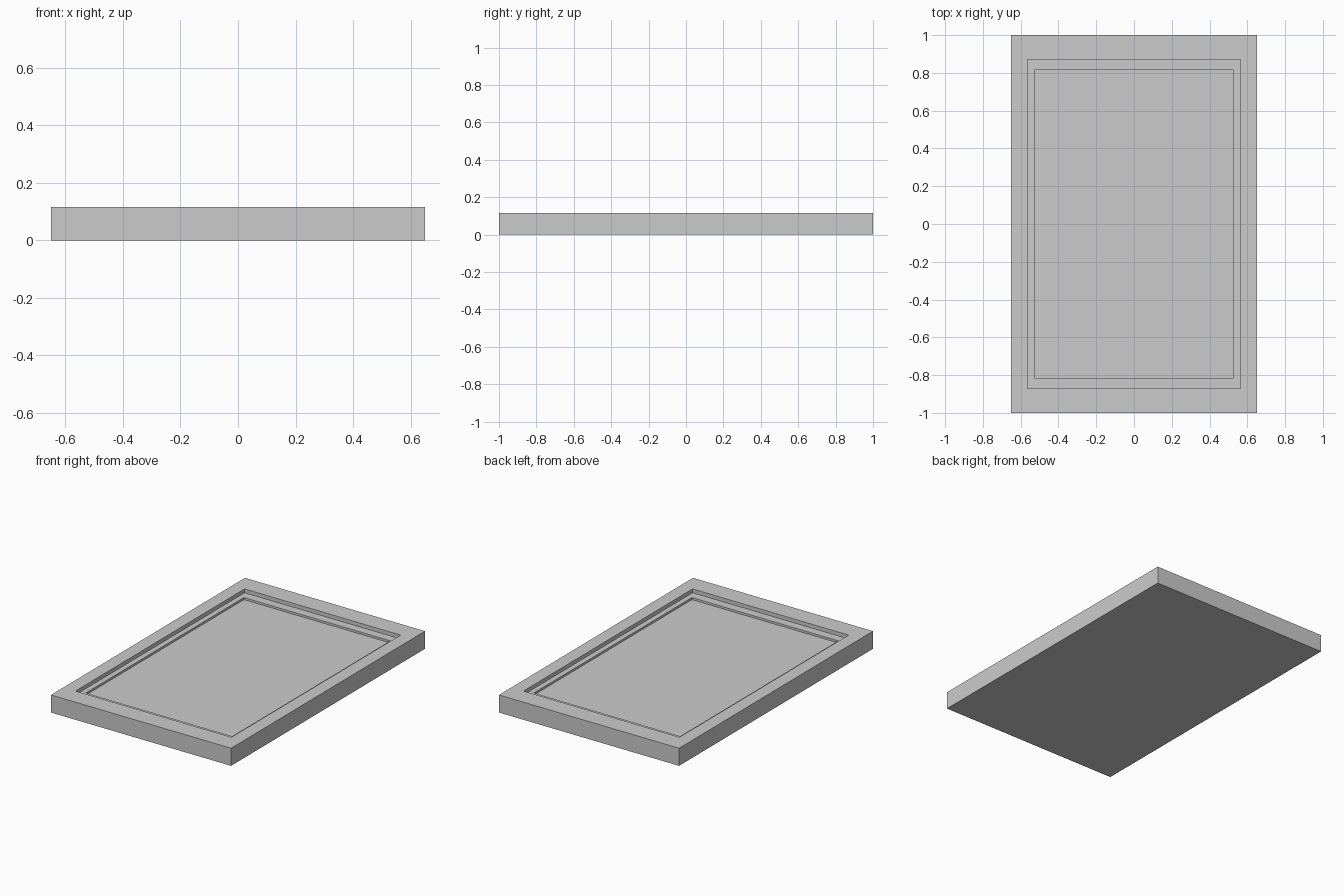
import bpy, bmesh

if "Cube" in bpy.data.objects:
    bpy.data.objects.remove(bpy.data.objects["Cube"])

# Half width, half length and height of each step, from the base to the recessed floor
STEPS = [
    (0.65, 1.0, 0.0),
    (0.65, 1.0, 0.115),
    (0.563, 0.872, 0.115),
    (0.563, 0.872, 0.090),
    (0.528, 0.815, 0.090),
    (0.528, 0.815, 0.076),
]


def ring(bm, hx, hy, z):
    return [bm.verts.new((sx * hx, sy * hy, z))
            for sx, sy in ((-1, -1), (1, -1), (1, 1), (-1, 1))]


# Rectangular tray: nested rings bridged into walls and ledges
bm = bmesh.new()
rings = [ring(bm, *s) for s in STEPS]
for a, b in zip(rings, rings[1:]):
    for i in range(4):
        j = (i + 1) % 4
        bm.faces.new((a[i], a[j], b[j], b[i]))

# Underside and recessed floor
bm.faces.new(rings[0][::-1])
bm.faces.new(rings[-1])
bmesh.ops.recalc_face_normals(bm, faces=bm.faces)

mesh = bpy.data.meshes.new("stepped_tray")
bm.to_mesh(mesh)
bm.free()
bpy.context.collection.objects.link(bpy.data.objects.new("stepped_tray", mesh))
